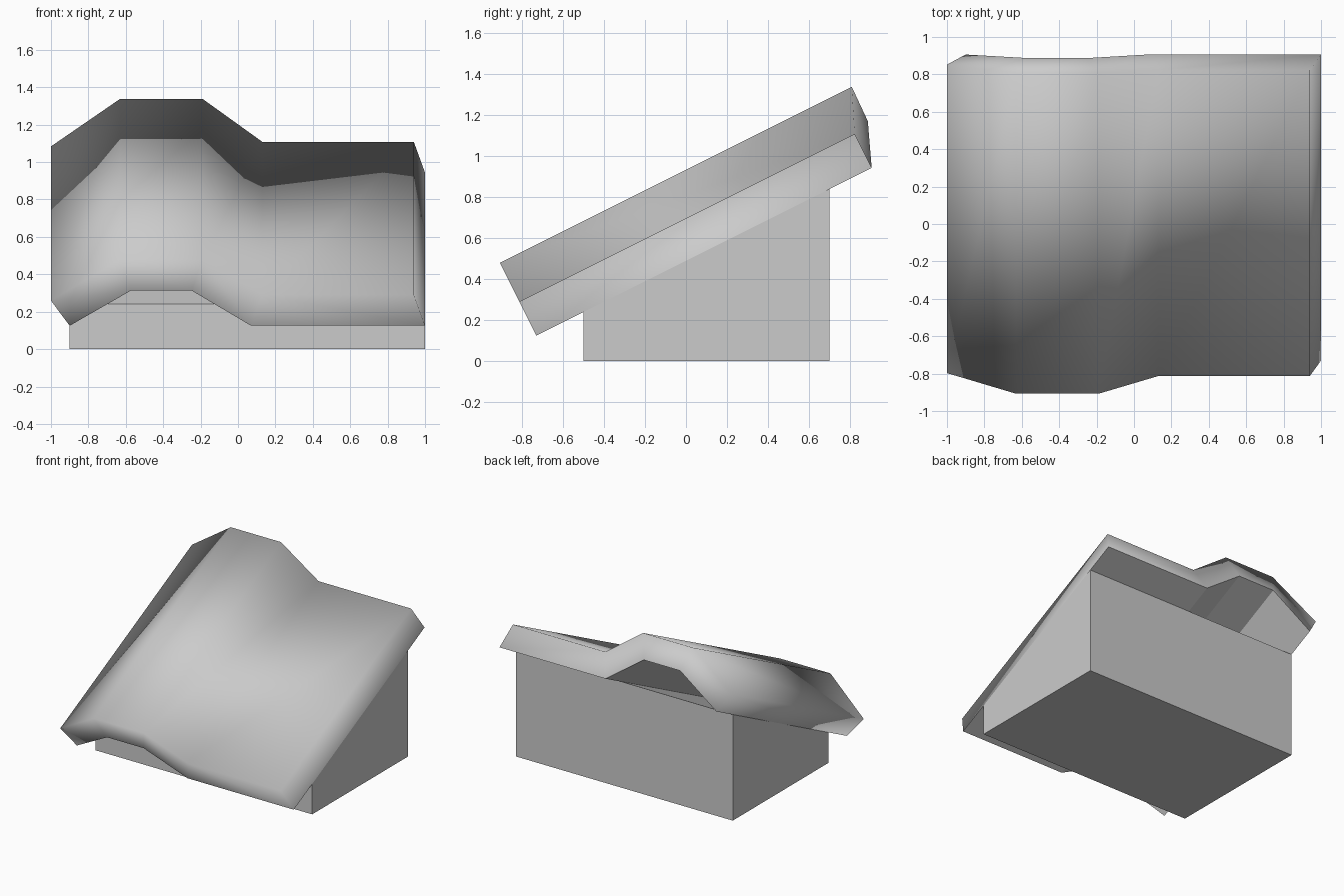
import bpy, bmesh
from mathutils import Vector

if "Cube" in bpy.data.objects:
    bpy.data.objects.remove(bpy.data.objects["Cube"], do_unlink=True)

# Single grey clay material
clay = bpy.data.materials.new("grey_clay")
clay.use_nodes = True
colour = (0.6, 0.6, 0.6, 1)
clay.diffuse_color = colour
clay.node_tree.nodes["Principled BSDF"].inputs["Base Color"].default_value = colour


def finish(name, bm):
    bmesh.ops.recalc_face_normals(bm, faces=bm.faces)
    mesh = bpy.data.meshes.new(name)
    bm.to_mesh(mesh)
    bm.free()
    mesh.materials.append(clay)
    obj = bpy.data.objects.new(name, mesh)
    bpy.context.collection.objects.link(obj)
    return obj


def loft(name, start, end):
    """Join two matching outlines with side faces and close both ends."""
    bm = bmesh.new()
    a = [bm.verts.new(p) for p in start]
    b = [bm.verts.new(p) for p in end]
    n = len(a)
    for i in range(n):
        j = (i + 1) % n
        bm.faces.new((a[i], a[j], b[j], b[i]))
    return bm, a, b


# Sloped support block: side outline (y, z) swept across x
side = [(-0.5, 0), (0.7, 0), (0.7, 0.84), (-0.5, 0.24)]
bm, a, b = loft("support", [(-0.9, y, z) for y, z in side], [(1, y, z) for y, z in side])
bm.faces.new(a)
bm.faces.new(b)
finish("support_block", bm)

# Roof tile outline: x, height above the slope, extra length at the upper end
top = [(-1, 0.15, 0.015), (-0.63, 0.397, 0.09), (-0.19, 0.397, 0.09),
       (0.13, 0.185, 0), (0.94, 0.185, 0)]
under = [(1, 0, 0), (0.07, 0, 0), (-0.25, 0.212, 0.085), (-0.57, 0.212, 0.085), (-0.9, 0, 0)]
outline = top + under
along = Vector((0, 2, 1)).normalized()
normal = Vector((0, -1, 2)).normalized()
low_edge = Vector((0, -0.73, 0.125))
LENGTH = 1.829

lower = [low_edge + Vector((x, 0, 0)) + normal * h for x, h, e in outline]
upper = [p + along * (LENGTH + e) for p, (x, h, e) in zip(lower, outline)]
bm, a, b = loft("tile", lower, upper)

# End rims, split into quads between the top and the underside
for ring in (a, b):
    t, u = ring[:5], ring[5:][::-1]
    for i in range(4):
        bm.faces.new((t[i], t[i + 1], u[i + 1], u[i]))
tile = finish("roof_tile", bm)

# Soft shading, with crisp lines along the right edge and the underside
for poly in tile.data.polygons:
    poly.use_smooth = True
sharp = tile.data.attributes.new("sharp_edge", "BOOLEAN", "EDGE")
n = len(outline)
for edge in tile.data.edges:
    i, j = sorted(edge.vertices)
    runs_along = j - i == n
    on_underside = i % n > 4 and j % n > 4
    sharp.data[edge.index].value = on_underside or (runs_along and i == 4)
